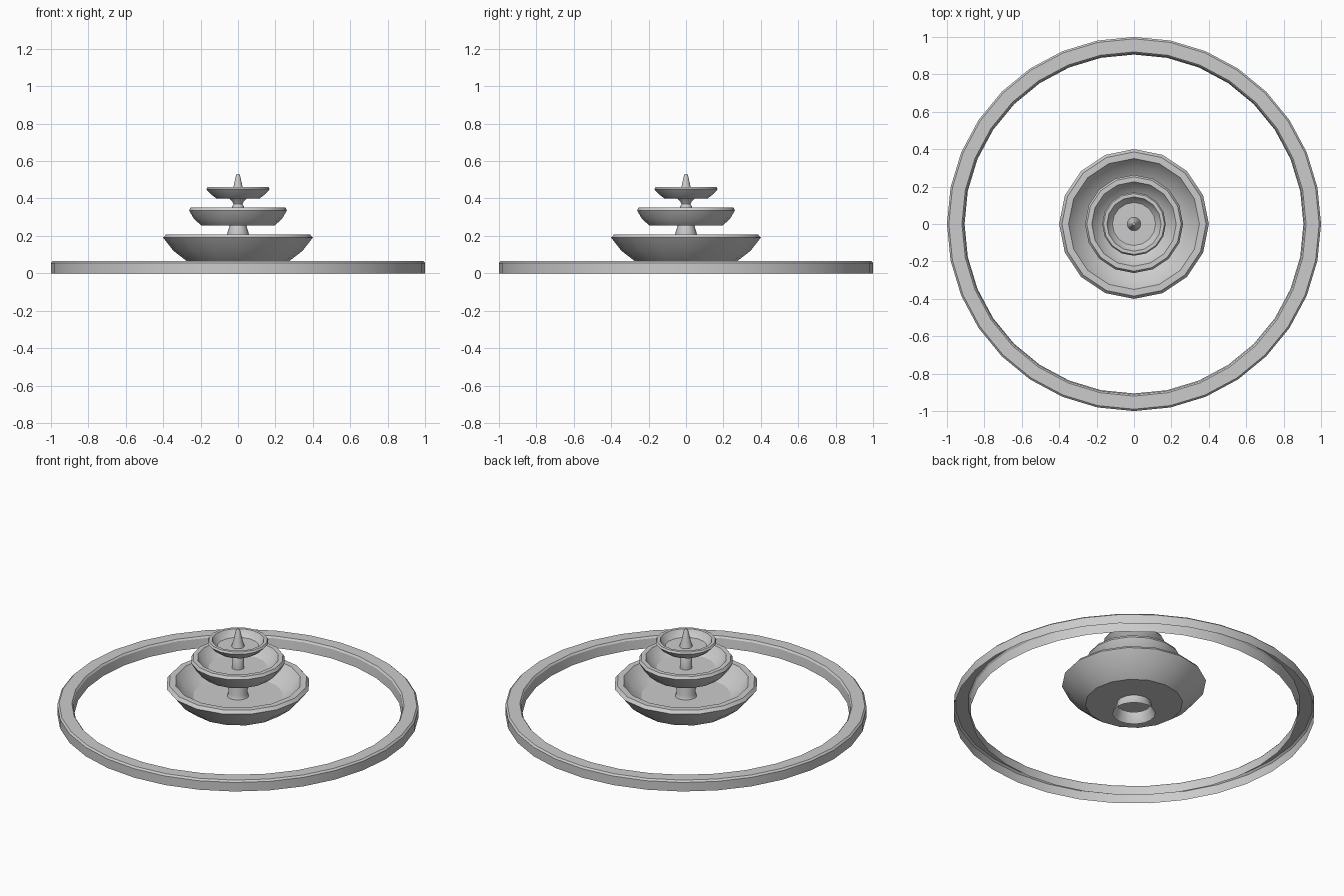
import bpy, bmesh, math


def lathe(name, profile, sides):
    """Spin an (r, z) profile around z; a point with r = 0 becomes a pole."""
    bm = bmesh.new()
    rings = []
    for r, z in profile:
        if r == 0:
            rings.append([bm.verts.new((0, 0, z))] * sides)
        else:
            rings.append([bm.verts.new((r * math.cos(2 * math.pi * i / sides),
                                        r * math.sin(2 * math.pi * i / sides), z))
                          for i in range(sides)])
    for a, b in zip(rings, rings[1:]):
        for i in range(sides):
            j = (i + 1) % sides
            quad = [a[i], a[j], b[j], b[i]]
            bm.faces.new(list(dict.fromkeys(quad)))
    mesh = bpy.data.meshes.new(name)
    bm.to_mesh(mesh)
    bm.free()
    obj = bpy.data.objects.new(name, mesh)
    bpy.context.collection.objects.link(obj)
    bpy.ops.object.select_all(action='DESELECT')
    obj.select_set(True)
    bpy.context.view_layer.objects.active = obj
    bpy.ops.object.shade_smooth_by_angle(angle=math.radians(30))
    return obj


# Low pool kerb, open underneath
lathe("pool_kerb", [(1.0, 0), (1.0, 0.055), (0.99, 0.065), (0.92, 0.065),
                    (0.912, 0.055), (0.906, 0)], 32)

# Flared hollow foot under the large bowl
lathe("foot", [(0.12, 0), (0.1, 0.035), (0.095, 0.062)], 16)

# Bowls: underside, wall, bevelled rim, inner wall, floor
lathe("large_bowl", [(0.095, 0.062), (0.27, 0.062), (0.345, 0.12), (0.4, 0.19),
                     (0.385, 0.208), (0.35, 0.208), (0.31, 0.155),
                     (0.25, 0.12), (0.06, 0.12)], 16)
lathe("middle_bowl", [(0.045, 0.255), (0.195, 0.255), (0.235, 0.29), (0.262, 0.337),
                      (0.252, 0.353), (0.226, 0.353), (0.2, 0.315),
                      (0.165, 0.292), (0.035, 0.292)], 16)
lathe("small_bowl", [(0.048, 0.4), (0.115, 0.4), (0.145, 0.422), (0.17, 0.45),
                     (0.163, 0.461), (0.145, 0.461), (0.132, 0.438),
                     (0.115, 0.422), (0.036, 0.422)], 16)

# Stems between the bowls and the pointed finial
lathe("lower_stem", [(0.06, 0.12), (0.052, 0.14), (0.06, 0.205), (0.045, 0.255)], 16)
lathe("upper_stem", [(0.035, 0.292), (0.033, 0.355), (0.024, 0.37),
                     (0.03, 0.382), (0.048, 0.4)], 16)
lathe("finial", [(0.036, 0.422), (0.025, 0.46), (0.011, 0.522),
                 (0.007, 0.53), (0, 0.531)], 16)
